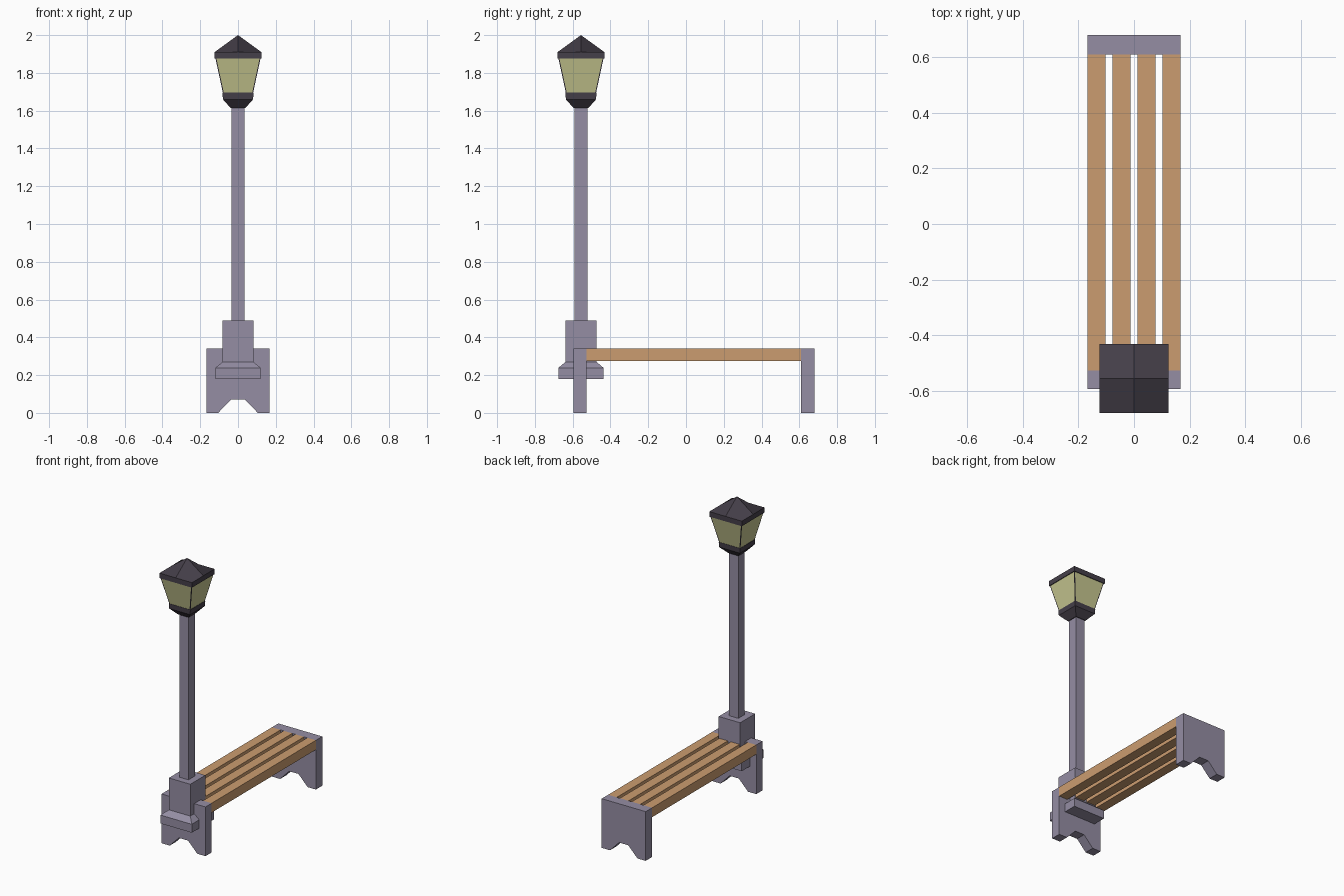
import bpy, bmesh

if "Cube" in bpy.data.objects:
    bpy.data.objects.remove(bpy.data.objects["Cube"])


def material(name, color):
    m = bpy.data.materials.new(name)
    m.use_nodes = True
    m.diffuse_color = (*color, 1)
    bsdf = next(n for n in m.node_tree.nodes if n.type == 'BSDF_PRINCIPLED')
    bsdf.inputs["Base Color"].default_value = (*color, 1)
    return m


STONE = material("grey violet stone", (0.30, 0.27, 0.37))
WOOD = material("tan wood", (0.60, 0.335, 0.16))
IRON = material("dark iron", (0.06, 0.05, 0.067))
GLASS = material("pale yellow glass", (0.57, 0.57, 0.28))
LAMP_Y = -0.556


def finish(name, bm, *mats):
    bmesh.ops.recalc_face_normals(bm, faces=bm.faces)
    me = bpy.data.meshes.new(name)
    bm.to_mesh(me)
    bm.free()
    for m in mats:
        me.materials.append(m)
    ob = bpy.data.objects.new(name, me)
    bpy.context.collection.objects.link(ob)
    return ob


def square_ring(bm, half, z):
    return [bm.verts.new((sx * half, LAMP_Y + sy * half, z))
            for sx, sy in ((-1, -1), (1, -1), (1, 1), (-1, 1))]


def square_stack(rings):
    """Square section lofted through (half width, height) pairs."""
    bm = bmesh.new()
    loops = [square_ring(bm, h, z) for h, z in rings]
    for a, b in zip(loops, loops[1:]):
        for i in range(4):
            j = (i + 1) % 4
            bm.faces.new((a[i], a[j], b[j], b[i]))
    bm.faces.new(loops[0][::-1])
    bm.faces.new(loops[-1])
    return bm


def prism(name, outline, y0, y1, mat):
    """Outline in x and z, extruded from y0 to y1."""
    bm = bmesh.new()
    face = bm.faces.new([bm.verts.new((x, y0, z)) for x, z in outline])
    out = bmesh.ops.extrude_face_region(bm, geom=[face])
    verts = [v for v in out["geom"] if isinstance(v, bmesh.types.BMVert)]
    bmesh.ops.translate(bm, verts=verts, vec=(0, y1 - y0, 0))
    return finish(name, bm, mat)


# Bench ends with a notched foot
half = [(0.168, 0.34), (0.168, 0), (0.105, 0), (0.035, 0.072)]
leg = half + [(-x, z) for x, z in reversed(half)]
prism("front_leg", leg, -0.595, -0.527, STONE)
prism("back_leg", leg, 0.61, 0.68, STONE)

# Seat slats
for i in range(4):
    x = -0.135 + i * 0.09
    w = 0.033
    prism(f"seat_slat_{i + 1}",
          [(x - w, 0.275), (x + w, 0.275), (x + w, 0.34), (x - w, 0.34)],
          -0.527, 0.61, WOOD)

# Lamp pedestal and post
finish("lamp_pedestal", square_stack(
    [(0.12, 0.18), (0.12, 0.238), (0.082, 0.27), (0.082, 0.49)]), STONE)
finish("lamp_post", square_stack([(0.035, 0.48), (0.035, 1.625)]), STONE)

# Lantern foot
finish("lantern_foot", square_stack(
    [(0.04, 1.615), (0.08, 1.66), (0.082, 1.695)]), IRON)

# Lantern body: iron frame with inset glass panes
bm = square_stack([(0.079, 1.69), (0.12, 1.88)])
bm.normal_update()
sides = [f for f in bm.faces if abs(f.normal.z) < 0.9]
bmesh.ops.inset_individual(bm, faces=sides, thickness=0.005, use_even_offset=True)
for f in sides:
    f.material_index = 1
finish("lantern_body", bm, IRON, GLASS)

# Lantern roof: flat slab below, four corner panels rising to a point
bm = bmesh.new()
r = 0.124
low = square_ring(bm, r, 1.875)
top = square_ring(bm, r, 1.91)
mids = [bm.verts.new((a.co + b.co) / 2) for a, b in zip(top, top[1:] + top[:1])]
apex = bm.verts.new((0, LAMP_Y, 2.0))
bm.faces.new(low[::-1])
for i in range(4):
    j = (i + 1) % 4
    bm.faces.new((low[i], low[j], top[j], mids[i], top[i]))
    bm.faces.new((mids[i], top[j], mids[j], apex))
finish("lantern_roof", bm, IRON)
